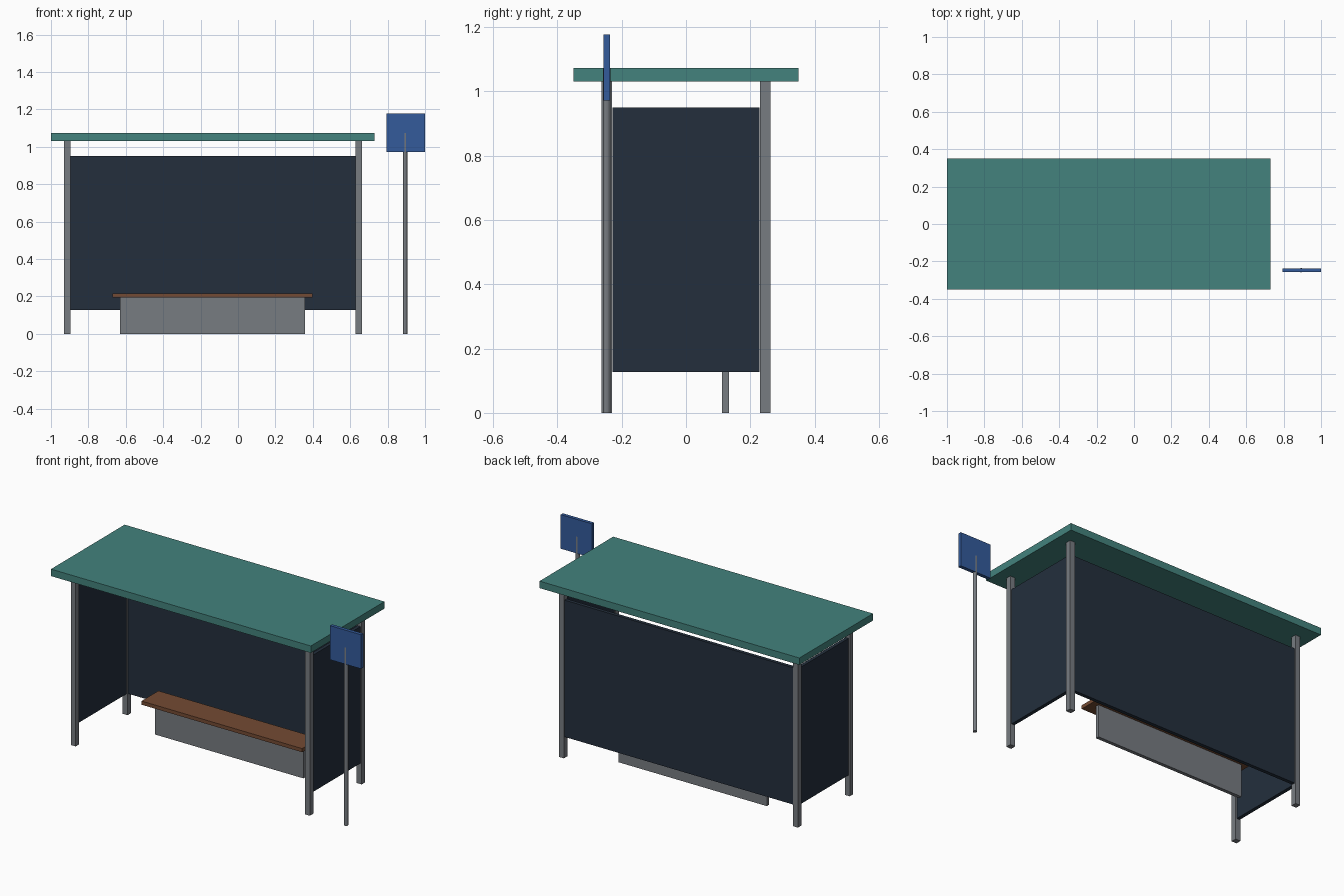
import bpy, bmesh
from mathutils import Matrix, Vector

if "Cube" in bpy.data.objects:
    bpy.data.objects.remove(bpy.data.objects["Cube"])


def material(name, rgb):
    m = bpy.data.materials.new(name)
    m.diffuse_color = (*rgb, 1.0)
    m.use_nodes = True
    m.node_tree.nodes["Principled BSDF"].inputs["Base Color"].default_value = m.diffuse_color
    return m


TEAL = material("teal roof", (0.056, 0.225, 0.205))
GLASS = material("dark panel", (0.017, 0.028, 0.046))
GREY = material("grey metal", (0.185, 0.20, 0.22))
WOOD = material("brown wood", (0.175, 0.07, 0.033))
BLUE = material("sign blue", (0.034, 0.105, 0.33))


def finish(name, bm, mat):
    mesh = bpy.data.meshes.new(name)
    bm.to_mesh(mesh)
    bm.free()
    mesh.materials.append(mat)
    obj = bpy.data.objects.new(name, mesh)
    bpy.context.collection.objects.link(obj)
    return obj


def box(name, x, y, z, mat):
    """Box from (min, max) ranges on each axis."""
    bm = bmesh.new()
    size = Vector((x[1] - x[0], y[1] - y[0], z[1] - z[0]))
    mid = Vector((x[0] + x[1], y[0] + y[1], z[0] + z[1])) / 2
    bmesh.ops.create_cube(bm, size=1.0, matrix=Matrix.Translation(mid) @ Matrix.Diagonal((*size, 1)))
    return finish(name, bm, mat)


def around(c, half):
    return (c - half, c + half)


LEFT, RIGHT, DEPTH = -0.913, 0.646, 0.2465

# Roof slab
box("roof", (-1.0, 0.73), (-0.35, 0.35), (1.031, 1.073), TEAL)

# Corner posts and side panels
for side, x in (("left", LEFT), ("right", RIGHT)):
    for end, y in (("front", -DEPTH), ("back", DEPTH)):
        box(f"{side}_{end}_post", around(x, 0.0165), around(y, 0.0165), (0, 1.031), GREY)
    box(f"{side}_panel", around(x, 0.0105), (-0.228, 0.228), (0.127, 0.95), GLASS)

# Back panel
box("back_panel", (LEFT + 0.0165, RIGHT - 0.0165), around(DEPTH, 0.0105), (0.127, 0.95), GLASS)

# Bench
box("bench_seat", (-0.672, 0.398), (0.042, 0.203), (0.195, 0.217), WOOD)
box("bench_support", (-0.631, 0.357), around(0.1225, 0.0105), (0, 0.195), GREY)

# Stop sign plate and its pole
box("sign_plate", (0.793, 1.0), around(-0.247, 0.0103), (0.972, 1.177), BLUE)
bm = bmesh.new()
bmesh.ops.create_cone(bm, cap_ends=True, segments=12, radius1=0.0115, radius2=0.0115, depth=1.073,
                      matrix=Matrix.Translation((0.8935, -0.247, 0.5365)))
finish("sign_pole", bm, GREY)
